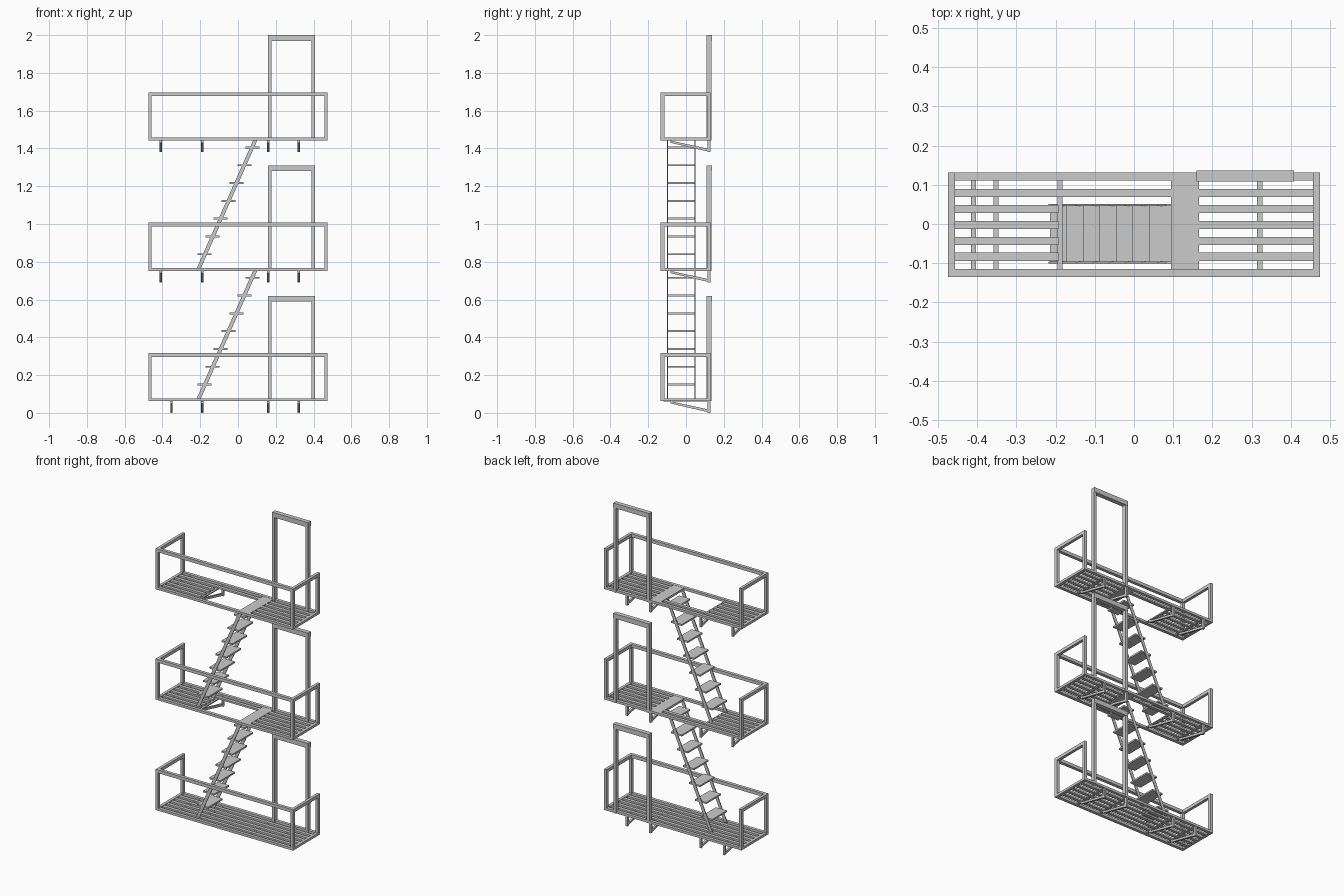
import bpy, bmesh

if "Cube" in bpy.data.objects:
    bpy.data.objects.remove(bpy.data.objects["Cube"])


def prisms(name, shapes):
    """One object from boxes (x0, x1, y0, y1, z0, z1)."""
    bm = bmesh.new()
    for x0, x1, y0, y1, z0, z1 in shapes:
        v = [bm.verts.new((x, y, z)) for z in (z0, z1)
             for x, y in ((x0, y0), (x1, y0), (x1, y1), (x0, y1))]
        skin(bm, v)
    return finish(name, bm)


def skin(bm, v):
    bm.faces.new(v[3::-1])
    bm.faces.new(v[4:])
    for i in range(4):
        j = (i + 1) % 4
        bm.faces.new((v[i], v[j], v[j + 4], v[i + 4]))


def bars(name, profile, axis, spans):
    """Extrude a four-point profile along x (profile = y,z) or y (profile = x,z)."""
    bm = bmesh.new()
    for a, b in spans:
        v = [bm.verts.new((t, p, z) if axis == 'x' else (p, t, z))
             for t in (a, b) for p, z in profile]
        skin(bm, v)
    return finish(name, bm)


def finish(name, bm):
    bmesh.ops.recalc_face_normals(bm, faces=bm.faces)
    me = bpy.data.meshes.new(name)
    bm.to_mesh(me)
    bm.free()
    ob = bpy.data.objects.new(name, me)
    bpy.context.collection.objects.link(ob)
    return ob


X, YF, YB, W = 0.475, -0.135, 0.131, 0.018
STEP = 0.69

for n in range(3):
    o = n * STEP
    f0, f1, top = o + 0.062, o + 0.077, o + 0.317
    upper = n > 0

    # platform border
    prisms(f"platform_frame_{n}", [
        (-X, X, YF, YF + 0.02, f0, f1), (-X, X, YB - 0.02, YB, f0, f1),
        (-X, -X + W, YF + 0.02, YB - 0.02, f0, f1),
        (X - W, X, YF + 0.02, YB - 0.02, f0, f1)])

    # floor slats, cut around the stair opening on upper levels
    slats = []
    for i in range(5):
        y = 0.079 - 0.0407 * i
        runs = [(-X + W, X - W)]
        if upper:
            runs = [(-X + W, -0.193), (0.16, X - W)] if i else [(-X + W, 0.1), (0.16, X - W)]
        slats += [(a, b, y - 0.0105, y + 0.0105, f0 + 0.002, f1 - 0.002) for a, b in runs]
    prisms(f"floor_slats_{n}", slats)

    # landing plate at the top of the stairs
    if upper:
        prisms(f"landing_plate_{n}", [(0.094, 0.166, YF + 0.02, YB - 0.02, f0 + 0.001, f1 - 0.001)])

    # guard rail: corner posts, front rail and two side rails
    rail = []
    for x0 in (-X, X - W):
        for y0 in (YF, YB - 0.02):
            rail.append((x0, x0 + W, y0, y0 + 0.02, f1, top - 0.02))
        rail.append((x0, x0 + W, YF + 0.02, YB, top - 0.02, top))
    rail.append((-X, X, YF, YF + 0.02, top - 0.02, top))
    prisms(f"guard_rail_{n}", rail)

    # wall brackets: upright leg, sloping strut and top bar
    xs = [-0.41 if upper else -0.352, -0.189, 0.159, 0.321]
    spans = [(x - 0.0065, x + 0.0065) for x in xs]
    bars(f"bracket_leg_{n}", [(0.115, o), (0.129, o), (0.129, f0), (0.115, f0)], 'x', spans)
    bars(f"bracket_strut_{n}",
         [(0.115, o + 0.004), (0.115, o + 0.019), (-0.083, f0), (-0.083, o + 0.05)], 'x', spans)
    bars(f"bracket_bar_{n}",
         [(-0.12, f0 - 0.001), (0.115, f0 - 0.001), (0.115, f0 + 0.006), (-0.12, f0 + 0.006)], 'x', spans)

    # door frame
    d0, d1, dt = 0.159, 0.408, o + 0.62
    prisms(f"door_frame_{n}", [
        (d0, d0 + 0.018, 0.109, 0.135, f0, dt - 0.03),
        (d1 - 0.018, d1, 0.109, 0.135, f0, dt - 0.03),
        (d0, d1, 0.109, 0.137, dt - 0.03, dt)])

    # stairs up to the next level
    if n < 2:
        bars(f"stair_stringers_{n}",
             [(-0.218, f1), (-0.196, f1), (0.104, f0 + STEP + 0.005), (0.082, f0 + STEP + 0.005)],
             'y', [(-0.101, -0.096), (0.046, 0.051)])
        prisms(f"stair_treads_{n}", [
            (-0.177 + 0.0423 * i - 0.038, -0.177 + 0.0423 * i + 0.038, -0.097, 0.047,
             o + 0.145 + 0.0942 * i, o + 0.155 + 0.0942 * i) for i in range(7)])
